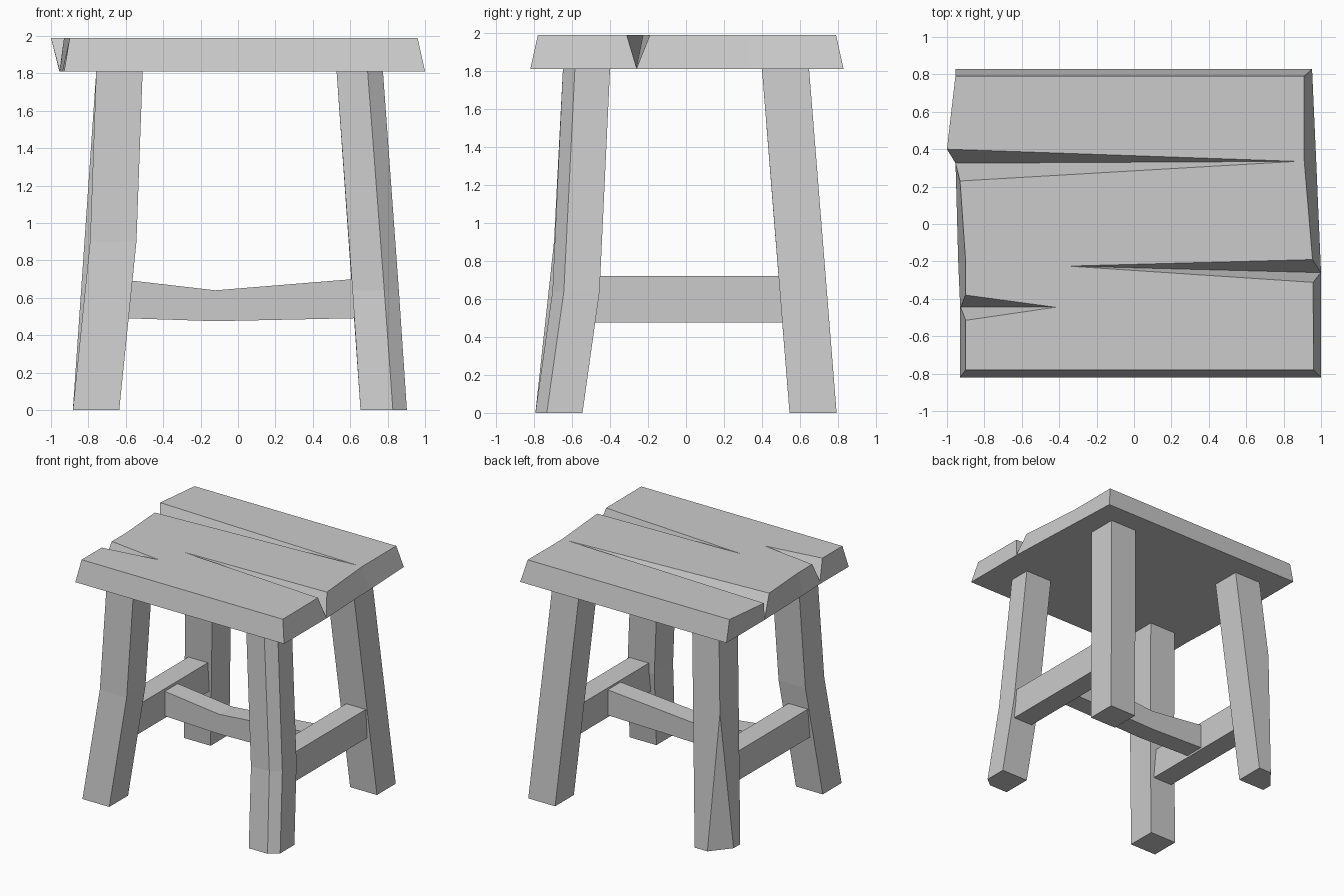
import bpy, bmesh
from mathutils import Vector

if "Cube" in bpy.data.objects:
    bpy.data.objects.remove(bpy.data.objects["Cube"])


def finish(name, bm):
    bmesh.ops.remove_doubles(bm, verts=bm.verts, dist=0.0005)
    bmesh.ops.recalc_face_normals(bm, faces=bm.faces)
    mesh = bpy.data.meshes.new(name)
    bm.to_mesh(mesh)
    bm.free()
    obj = bpy.data.objects.new(name, mesh)
    bpy.context.collection.objects.link(obj)
    return obj


def loft(name, rings):
    """Join equal-sized rings of points and cap both ends."""
    bm = bmesh.new()
    loops = [[bm.verts.new(p) for p in ring] for ring in rings]
    for a, b in zip(loops, loops[1:]):
        for i in range(len(a)):
            j = (i + 1) % len(a)
            bm.faces.new((a[i], a[j], b[j], b[i]))
    bm.faces.new(loops[0])
    bm.faces.new(loops[-1])
    return finish(name, bm)


# Seat slab: uneven outline, bevelled inward towards the top
bottom = [(-.93, -.82), (1, -.82), (1, -.26), (.974, .34), (.952, .83),
          (-.955, .83), (-.955, .33), (-.952, .25), (-.94, -.2), (-.93, -.43)]
top = [(-.90, -.78), (.96, -.78), (.957, -.22), (.91, .34), (.91, .79),
       (-.955, .79), (-1, .40), (-.93, .23), (-.90, -.2), (-.90, -.43)]
Z0, Z1 = 1.81, 1.99
seat = loft("seat", [[(x, y, Z0) for x, y in bottom], [(x, y, Z1) for x, y in top]])


# Cracks: V-shaped wedges running from the seat edge to a point
def crack(name, tip, side_a, side_b, low):
    t = Vector((*tip, Z1))
    pts = [t]
    for p in ((*side_a, Z1), (*side_b, Z1), low):
        pts.append(t + (Vector(p) - t) * 1.12)
    pts += [p + Vector((0, 0, .1)) for p in pts[:3]]
    bm = bmesh.new()
    for p in pts:
        bm.verts.new(p)
    bmesh.ops.convex_hull(bm, input=bm.verts)
    cutter = finish(name, bm)
    cutter.hide_render = True
    cutter.display_type = 'WIRE'
    mod = seat.modifiers.new(name, 'BOOLEAN')
    mod.operation = 'DIFFERENCE'
    mod.solver = 'EXACT'
    mod.object = cutter


crack("long_crack_cutter", (.87, .335), (-1, .40), (-.93, .23), (-.955, .325, 1.815))
crack("right_crack_cutter", (-.35, -.225), (.957, -.19), (.957, -.312), (.995, -.26, 1.815))
crack("short_crack_cutter", (-.42, -.445), (-.90, -.38), (-.90, -.515), (-.925, -.445, 1.83))


# Splayed legs: each ring is z, inner x, inner y, outer corner cut in x and y
def leg(name, sx, sy, rings, w=.248):
    loops = []
    for z, x, y, cx, cy in rings:
        X, Y = x + w, y + w
        loops.append([(sx * px, sy * py, z) for px, py in
                      ((x, y), (X, y), (X, Y - cy), (X - cx, Y), (x, Y))])
    return loft(name, loops)


leg("front_left_leg", -1, -1, [(0, .635, .545, 0, 0), (.9, .543, .447, 0, 0), (Z0, .51, .40, 0, 0)])
leg("front_right_leg", 1, -1, [(0, .655, .545, .075, .06), (.64, .612, .455, .078, .06),
                               (Z0, .527, .40, .082, .063)])
leg("back_left_leg", -1, 1, [(0, .635, .545, .13, .16), (1.13, .557, .454, 0, 0), (Z0, .51, .40, 0, 0)])
leg("back_right_leg", 1, 1, [(0, .655, .545, 0, 0), (Z0, .527, .40, 0, 0)])


# Side stretchers between front and back legs
for name, x0, x1 in (("left_stretcher", -.80, -.62), ("right_stretcher", .66, .84)):
    loft(name, [[(x0, y, .475), (x1, y, .475), (x1, y, .72), (x0, y, .72)] for y in (-.53, .55)])

# Sagging cross stretcher
loft("cross_stretcher", [[(x, -.08, lo), (x, .09, lo), (x, .09, hi), (x, -.08, hi)]
                         for x, lo, hi in ((-.64, .492, .70), (-.12, .475, .64), (.68, .492, .705))])
